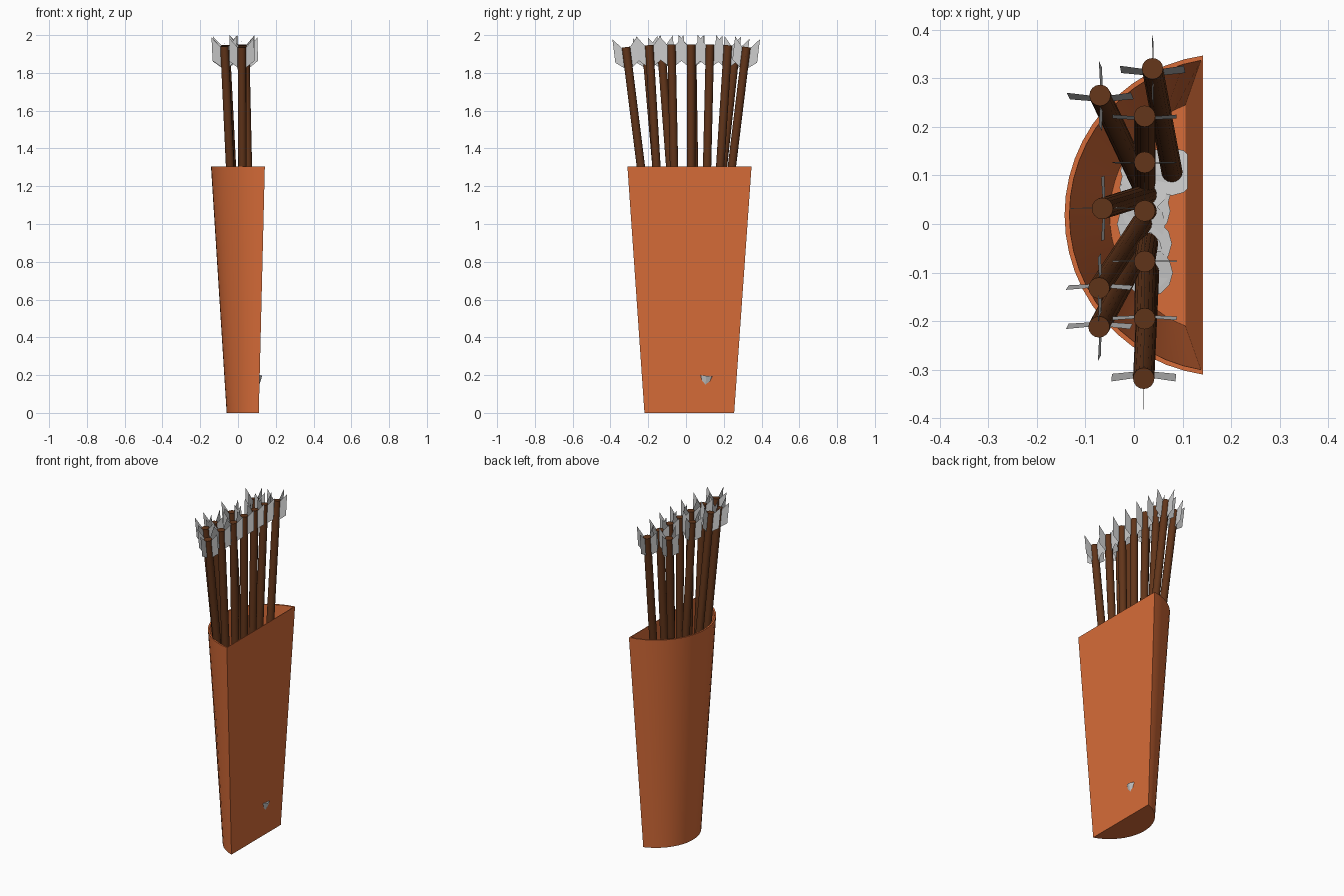
import bpy, bmesh, math
from mathutils import Vector, Matrix

if "Cube" in bpy.data.objects:
    bpy.data.objects.remove(bpy.data.objects["Cube"])


def material(name, rgb):
    m = bpy.data.materials.new(name)
    m.diffuse_color = (*rgb, 1)
    m.use_nodes = True
    m.node_tree.nodes["Principled BSDF"].inputs["Base Color"].default_value = m.diffuse_color
    return m


leather = material("leather", (0.68, 0.15, 0.04))
wood = material("wood", (0.12, 0.035, 0.01))


def finish(bm, name, mat=None, smooth=None):
    me = bpy.data.meshes.new(name)
    bm.to_mesh(me)
    bm.free()
    ob = bpy.data.objects.new(name, me)
    bpy.context.collection.objects.link(ob)
    if mat:
        me.materials.append(mat)
    if smooth:
        bpy.ops.object.select_all(action='DESELECT')
        ob.select_set(True)
        bpy.context.view_layer.objects.active = ob
        bpy.ops.object.shade_smooth_by_angle(angle=math.radians(smooth))
    return ob


# Quiver: hollow tapered tube with a D-shaped section, flat side to +x
def d_section(flat_x, y0, y1, back_x, z, n=24):
    h, s = (y1 - y0) / 2, flat_x - back_x
    r = (h * h + s * s) / (2 * s)
    cx, cy = back_x + r, (y0 + y1) / 2
    a = math.atan2(h, flat_x - cx)
    pts = []
    for i in range(n + 1):
        t = a + (2 * math.pi - 2 * a) * i / n
        pts.append((cx + r * math.cos(t), cy + r * math.sin(t), z))
    return pts


bm = bmesh.new()
sections = [d_section(0.11, -0.22, 0.255, -0.06, 0),
            d_section(0.142, -0.31, 0.347, -0.143, 1.305),
            d_section(0.138, -0.30, 0.337, -0.133, 1.305),
            d_section(0.106, -0.21, 0.245, -0.05, 0.012)]
loops = [[bm.verts.new(p) for p in s] for s in sections]
for a, b in zip(loops, loops[1:]):
    for i in range(len(a)):
        j = (i + 1) % len(a)
        bm.faces.new((a[i], a[j], b[j], b[i]))
bm.faces.new(loops[0])
bm.faces.new(loops[-1])
bmesh.ops.recalc_face_normals(bm, faces=bm.faces)
finish(bm, "quiver", leather, 30)

# Arrows: (nock x, nock y, head x, head y)
arrows = [(0.038, 0.320, 0.078, 0.108), (-0.070, 0.265, 0.020, 0.075),
          (0.022, 0.222, 0.022, 0.110), (0.022, 0.127, 0.022, 0.085),
          (-0.065, 0.032, 0.025, 0.060), (0.022, 0.027, 0.025, 0.027),
          (0.022, -0.077, 0.028, -0.040), (-0.072, -0.132, 0.015, 0.000),
          (-0.072, -0.212, 0.010, -0.060), (0.022, -0.195, 0.025, -0.090),
          (0.020, -0.318, 0.030, -0.100)]
HEAD_Z, LENGTH = 0.195, 1.755

shafts, heads, fins = bmesh.new(), bmesh.new(), bmesh.new()
for nx, ny, hx, hy in arrows:
    dx, dy = nx - hx, ny - hy
    axis = Vector((dx, dy, math.sqrt(LENGTH ** 2 - dx * dx - dy * dy)))
    rot = Vector((0, 0, 1)).rotation_difference(axis).to_matrix().to_4x4()
    place = Matrix.Translation((hx, hy, HEAD_Z)) @ rot
    # shaft
    bmesh.ops.create_cone(shafts, cap_ends=True, segments=16, radius1=0.022,
                          radius2=0.022, depth=LENGTH,
                          matrix=place @ Matrix.Translation((0, 0, LENGTH / 2)))
    # head pointing down
    bmesh.ops.create_cone(heads, cap_ends=True, segments=12, radius1=0,
                          radius2=0.05, depth=0.15,
                          matrix=place @ Matrix.Translation((0, 0, -0.075)))
    # four swept feather vanes
    for k in range(4):
        m = place @ Matrix.Rotation(k * math.pi / 2, 4, 'Z')
        quad = [(0.015, 0, 1.64), (0.066, 0, 1.68), (0.066, 0, 1.805), (0.015, 0, 1.745)]
        fins.faces.new([fins.verts.new(m @ Vector(p)) for p in quad])

finish(shafts, "arrow_shafts", wood, 40)
finish(heads, "arrow_heads", None, 20)
finish(fins, "arrow_feathers")
